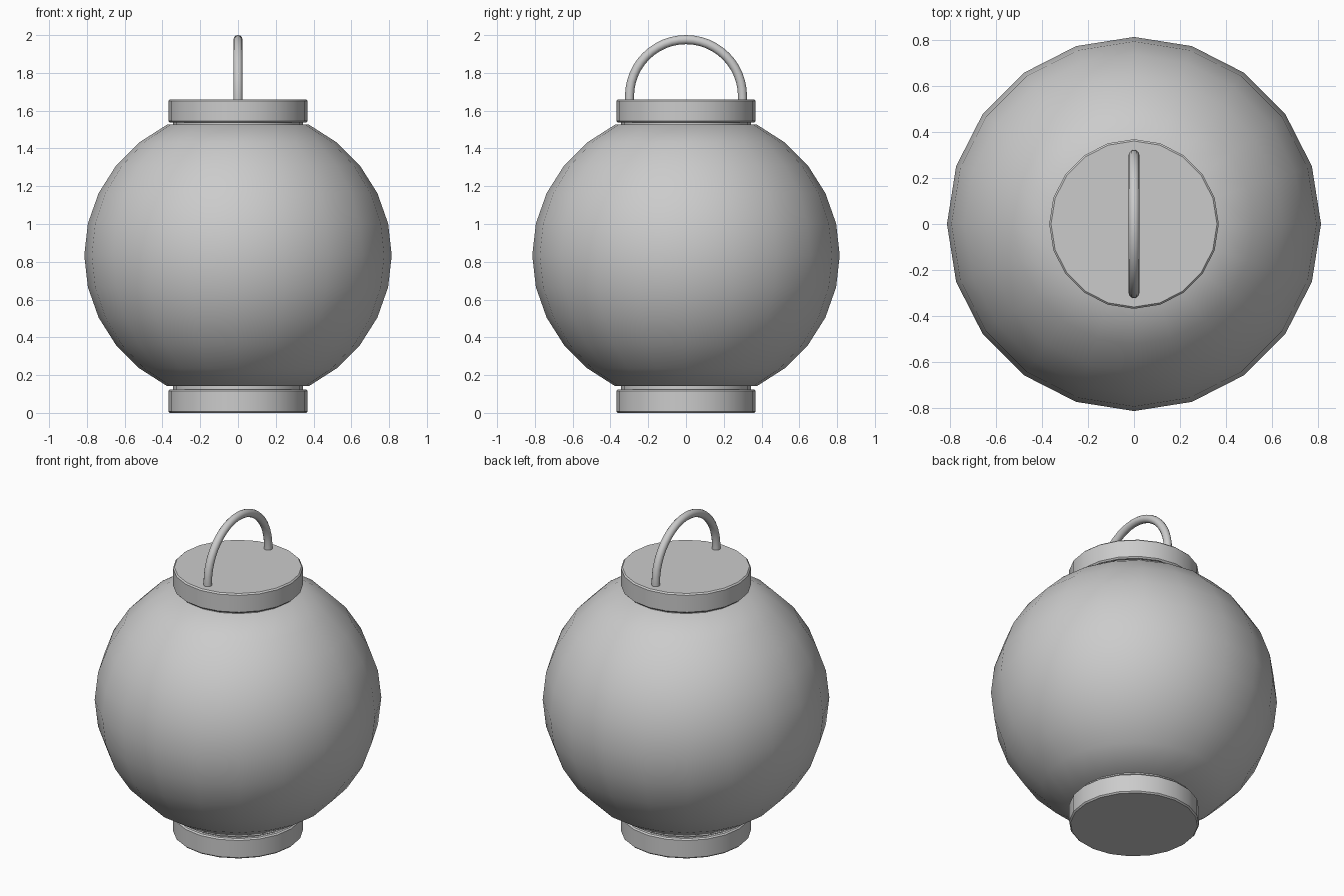
import bpy, bmesh
from math import sin, cos, pi, radians

if "Cube" in bpy.data.objects:
    bpy.data.objects.remove(bpy.data.objects["Cube"])

SIDES = 20


def finish(name, bm, angle):
    bmesh.ops.recalc_face_normals(bm, faces=bm.faces)
    mesh = bpy.data.meshes.new(name)
    bm.to_mesh(mesh)
    bm.free()
    obj = bpy.data.objects.new(name, mesh)
    bpy.context.collection.objects.link(obj)
    bpy.ops.object.select_all(action='DESELECT')
    obj.select_set(True)
    bpy.context.view_layer.objects.active = obj
    bpy.ops.object.shade_smooth_by_angle(angle=radians(angle))
    return obj


def skin(bm, rings):
    # Bridge successive vertex rings and close both ends
    loops = [[bm.verts.new(p) for p in ring] for ring in rings]
    for a, b in zip(loops, loops[1:]):
        n = len(a)
        for i in range(n):
            j = (i + 1) % n
            bm.faces.new((a[i], a[j], b[j], b[i]))
    bm.faces.new(loops[0])
    bm.faces.new(loops[-1])


def lathe(name, profile, angle=35):
    bm = bmesh.new()
    skin(bm, [[(r * cos(2 * pi * i / SIDES), r * sin(2 * pi * i / SIDES), z)
               for i in range(SIDES)] for r, z in profile])
    return finish(name, bm, angle)


def cap_profile(z0, z1, r=0.369, b=0.008):
    return [(r - b, z0), (r, z0 + b), (r, z1 - b), (r - b, z1)]


# Round paper body, truncated at both ends
lathe("lantern_body", [(0.814 * cos(radians(12.5 * k)),
                        0.834 + 0.78 * sin(radians(12.5 * k)))
                       for k in range(-5, 6)])

# End caps and the narrow necks joining them to the body
lathe("base_cap", cap_profile(0.0, 0.124))
lathe("top_cap", cap_profile(1.538, 1.66))
lathe("base_neck", [(0.344, 0.10), (0.344, 0.16)])
lathe("top_neck", [(0.344, 1.51), (0.344, 1.56)])

# Hooped carrying handle
R, T, CZ, STEPS = 0.299, 0.024, 1.677, 24
angles = [pi * k / STEPS for k in range(STEPS + 1)]
path = [(R, 1.64, 0.0)] + [(R * cos(a), CZ + R * sin(a), a) for a in angles] + [(-R, 1.64, pi)]
bm = bmesh.new()
skin(bm, [[(T * sin(t), y + T * cos(t) * cos(a), z + T * cos(t) * sin(a))
           for t in (2 * pi * i / 12 for i in range(12))] for y, z, a in path])
finish("carry_handle", bm, 40)
